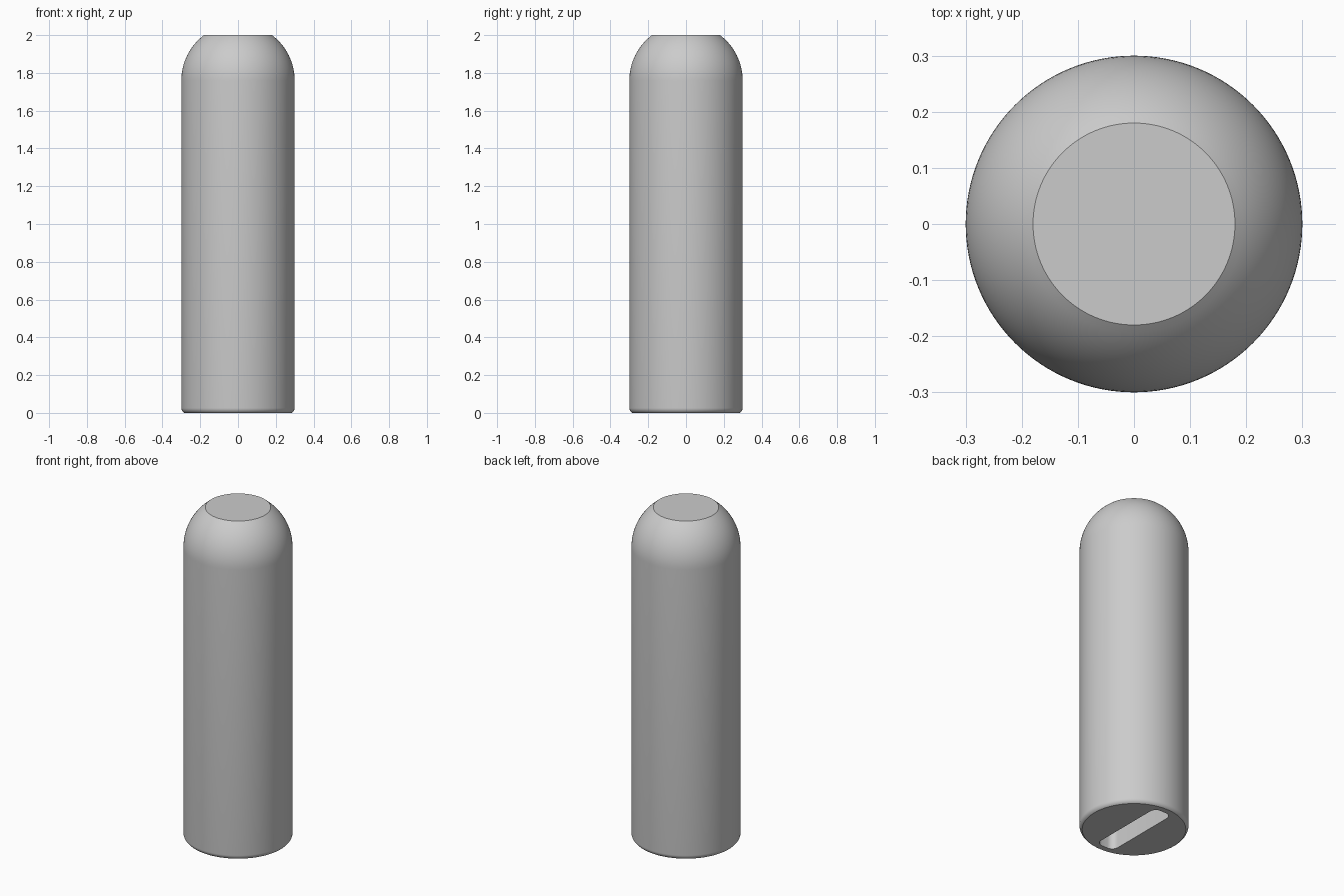
import bpy
import bmesh
from math import sin, cos, asin, pi, radians

RADIUS = 0.30
TOP_RADIUS = 0.18
HEIGHT = 2.0
EDGE = 0.03          # rounding at the foot
SLOT_DEPTH = 0.30

cube = bpy.data.objects.get("Cube")
if cube:
    bpy.data.objects.remove(cube, do_unlink=True)

grey = bpy.data.materials.new("plain_grey")
grey.use_nodes = True
colour = (0.6, 0.6, 0.6, 1)
grey.diffuse_color = colour
grey.node_tree.nodes["Principled BSDF"].inputs["Base Color"].default_value = colour


def make_object(name, bm):
    bmesh.ops.recalc_face_normals(bm, faces=bm.faces)
    mesh = bpy.data.meshes.new(name)
    bm.to_mesh(mesh)
    bm.free()
    mesh.materials.append(grey)
    obj = bpy.data.objects.new(name, mesh)
    bpy.context.collection.objects.link(obj)
    return obj


def arc(radius, x, z, start, end, steps):
    angles = [start + (end - start) * i / steps for i in range(steps + 1)]
    return [(x + radius * cos(a), z + radius * sin(a)) for a in angles]


# Body profile: foot rounding, straight side, truncated dome
dome_end = pi / 2 - asin(TOP_RADIUS / RADIUS)
dome_z = HEIGHT - RADIUS * sin(dome_end)
foot_start = radians(-60)
foot_z = -EDGE * sin(foot_start)
profile = arc(EDGE, RADIUS - EDGE, foot_z, foot_start, 0, 6)
profile += arc(RADIUS, 0, dome_z, 0, dome_end, 16)

# Lathe the profile and close both ends with flat discs
bm = bmesh.new()
verts = [bm.verts.new((x, 0, z)) for x, z in profile]
edges = [bm.edges.new(pair) for pair in zip(verts, verts[1:])]
bmesh.ops.spin(bm, geom=verts + edges, cent=(0, 0, 0), axis=(0, 0, 1),
               angle=2 * pi, steps=128)
bmesh.ops.remove_doubles(bm, verts=bm.verts, dist=0.0001)
bmesh.ops.holes_fill(bm, edges=[e for e in bm.edges if e.is_boundary])
body = make_object("body", bm)

# Slot cutter: a block with rounded upright edges
bm = bmesh.new()
bmesh.ops.create_cube(bm, size=1)
bmesh.ops.scale(bm, vec=(0.12, 0.50, 2 * SLOT_DEPTH), verts=bm.verts)
upright = [e for e in bm.edges if abs(e.verts[0].co.z - e.verts[1].co.z) > 0.1]
bmesh.ops.bevel(bm, geom=upright, offset=0.04, segments=8, profile=0.5,
                affect='EDGES')
cutter = make_object("slot_cutter", bm)
cutter.hide_render = True

# Cut the slot into the underside
cut = body.modifiers.new("slot", 'BOOLEAN')
cut.operation = 'DIFFERENCE'
cut.solver = 'EXACT'
cut.object = cutter
bpy.ops.object.select_all(action='DESELECT')
body.select_set(True)
bpy.context.view_layer.objects.active = body
bpy.ops.object.modifier_apply(modifier=cut.name)
bpy.data.objects.remove(cutter, do_unlink=True)

bpy.ops.object.shade_smooth_by_angle(angle=radians(25))
